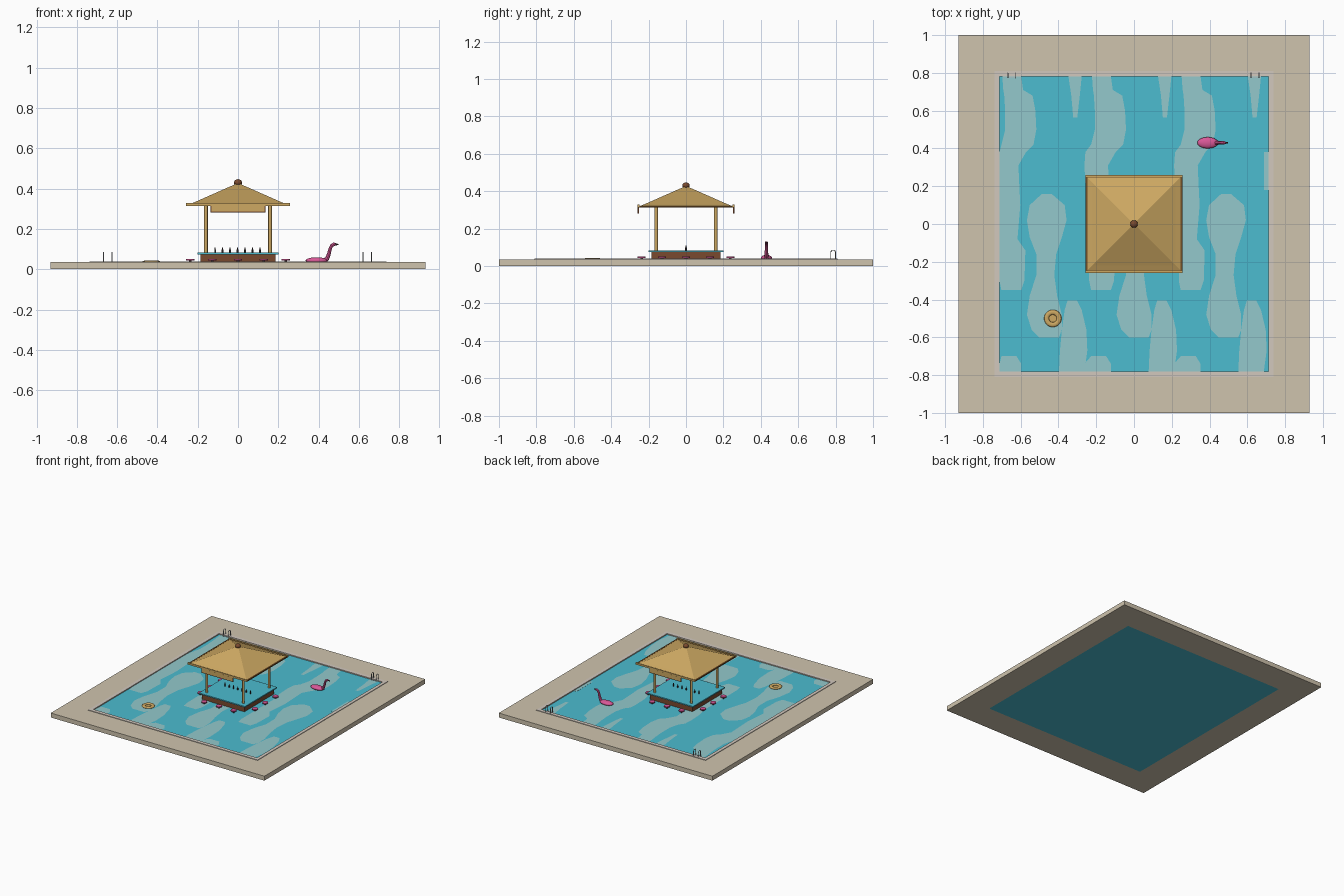
import bpy, bmesh, math

if "Cube" in bpy.data.objects:
    bpy.data.objects.remove(bpy.data.objects["Cube"])


def mat(name, r, g, b):
    m = bpy.data.materials.new(name)
    lin = [((c / 255 + 0.055) / 1.055) ** 2.4 for c in (r, g, b)]
    m.diffuse_color = (*lin, 1)
    m.use_nodes = True
    m.node_tree.nodes["Principled BSDF"].inputs["Base Color"].default_value = m.diffuse_color
    return m


STONE = mat("stone", 207, 196, 174)
COPING = mat("coping", 210, 200, 190)
WATER = mat("water", 76, 188, 208)
RIPPLE = mat("ripple", 147, 201, 204)
THATCH = mat("thatch", 205, 168, 98)
WOOD = mat("dark_wood", 122, 74, 46)
TRIM = mat("trim_brown", 112, 78, 38)
PINK = mat("pink", 218, 88, 152)
DARK = mat("dark", 55, 42, 42)
STEEL = mat("steel", 165, 168, 172)


def finish(o, name, m):
    o.name = name
    o.data.materials.append(m)
    return o


def smooth(o):
    bpy.ops.object.shade_smooth_by_angle(angle=math.radians(40))
    return o


def box(name, m, x0, x1, y0, y1, z0, z1):
    bpy.ops.mesh.primitive_cube_add(size=1, location=((x0 + x1) / 2, (y0 + y1) / 2, (z0 + z1) / 2))
    o = bpy.context.object
    o.scale = (x1 - x0, y1 - y0, z1 - z0)
    bpy.ops.object.transform_apply(location=False, rotation=False)
    return finish(o, name, m)


def cyl(name, m, x, y, z0, z1, r, n=16):
    bpy.ops.mesh.primitive_cylinder_add(vertices=n, radius=r, depth=z1 - z0, location=(x, y, (z0 + z1) / 2))
    return smooth(finish(bpy.context.object, name, m))


def ball(name, m, loc, size):
    bpy.ops.mesh.primitive_uv_sphere_add(segments=20, ring_count=12, radius=1, location=loc)
    o = bpy.context.object
    o.scale = size
    bpy.ops.object.transform_apply(location=False, rotation=False)
    return smooth(finish(o, name, m))


def mesh(name, m, verts, faces):
    me = bpy.data.meshes.new(name)
    me.from_pydata(verts, [], faces)
    bm = bmesh.new()
    bm.from_mesh(me)
    bmesh.ops.recalc_face_normals(bm, faces=bm.faces)
    bm.to_mesh(me)
    bm.free()
    o = bpy.data.objects.new(name, me)
    bpy.context.collection.objects.link(o)
    return finish(o, name, m)


def frame(name, m, ox, oy, ix, iy, z0, z1):
    """Rectangular ring with outer half sizes ox, oy and inner ix, iy."""
    v = []
    for z in (z0, z1):
        for a, b in ((ox, oy), (ix, iy)):
            v += [(-a, -b, z), (a, -b, z), (a, b, z), (-a, b, z)]
    f = []
    for i in range(4):
        j = (i + 1) % 4
        f += [(i, j, j + 4, i + 4), (i + 8, j + 8, j + 12, i + 12),
              (i, j, j + 8, i + 8), (i + 4, j + 4, j + 12, i + 12)]
    return mesh(name, m, v, f)


def tube(name, m, pts, r):
    """Tube through points (x, y, z, radius factor)."""
    cu = bpy.data.curves.new(name, 'CURVE')
    cu.dimensions = '3D'
    cu.bevel_depth = r
    cu.bevel_resolution = 2
    cu.use_fill_caps = True
    s = cu.splines.new('POLY')
    s.points.add(len(pts) - 1)
    for p, q in zip(s.points, pts):
        p.co = (*q[:3], 1)
        p.radius = q[3]
    o = bpy.data.objects.new(name, cu)
    bpy.context.collection.objects.link(o)
    bpy.ops.object.select_all(action='DESELECT')
    o.select_set(True)
    bpy.context.view_layer.objects.active = o
    bpy.ops.object.convert(target='MESH')
    return smooth(finish(bpy.context.object, name, m))


# Pool deck, coping and water
PX, PY, WZ = 0.712, 0.781, 0.031
frame("pool_deck", STONE, 0.93, 1.0, PX, PY, 0, 0.035)
frame("pool_coping", COPING, 0.738, 0.81, PX, PY, 0.033, 0.039)
box("pool_water", WATER, -PX, PX, -PY, PY, 0.0, WZ)

# Light ripples: rows of (y, left, right) in one tile, repeated along x
TILE = 2 * PX / 3
RIPPLES = [
    [(.78, .015, .115), (.71, .02, .125), (.68, .025, .175), (.60, .03, .19), (.50, .03, .195),
     (.42, .01, .18), (.38, -.02, .14), (.31, -.025, .10), (.20, -.02, .105), (.10, 0, .11),
     (-.08, 0, .095), (-.14, 0, .137), (-.30, 0, .132), (-.35, .01, .115)],
    [(.78, .365, .435), (.68, .38, .425), (.565, .39, .412)],
    [(.16, .225, .275), (.10, .16, .345), (.02, .145, .355), (-.07, .16, .33), (-.16, .195, .30),
     (-.27, .195, .29), (-.38, .16, .305), (-.48, .145, .33), (-.56, .17, .33), (-.60, .21, .315)],
    [(-.405, .36, .41), (-.455, .345, .435), (-.56, .33, .46), (-.67, .32, .465), (-.78, .315, .45)],
    [(-.70, .01, .09), (-.74, -.025, .115), (-.78, -.03, .115)],
]
for k in range(4):
    for rows in RIPPLES:
        v = []
        for y, a, b in rows:
            v += [(max(-PX, min(PX, -PX + k * TILE + u)), y, WZ + 0.001) for u in (a, b)]
        if max(p[0] for p in v) - min(p[0] for p in v) < 0.005 or min(p[0] for p in v) >= PX - 0.03 :
            continue
        mesh("ripple", RIPPLE, v, [(2 * i, 2 * i + 2, 2 * i + 3, 2 * i + 1) for i in range(len(rows) - 1)])
# Sliver of the wrapped ripple on the right edge
box("ripple_edge", RIPPLE, PX - 0.024, PX, 0.18, 0.38, WZ, WZ + 0.001)

# Bar island
box("bar_base", WOOD, -.185, .185, -.185, .185, WZ, 0.075)
box("bar_counter", WATER, -.2, .2, -.2, .2, 0.074, 0.083)
for i in range(7):
    x = -0.113 + i * 0.037
    cyl("bottle", DARK, x, 0, 0.083, 0.098, 0.005, 10)
    cyl("bottle_neck", DARK, x, 0, 0.098, 0.109, 0.0025, 8)
for sx in (-1, 1):
    for sy in (-1, 1):
        cyl("post", THATCH, sx * .159, sy * .159, 0.083, 0.322, 0.009, 12)

# Stools, three on each side
for q in range(4):
    c, s = round(math.cos(q * math.pi / 2)), round(math.sin(q * math.pi / 2))
    for t in (-.128, 0, .128):
        d = 0.237
        x, y = c * d - s * t, s * d + c * t
        cyl("stool_stem", DARK, x, y, WZ, 0.045, 0.007, 10)
        cyl("stool_seat", PINK, x, y, 0.043, 0.051, 0.021, 16)

# Thatched roof: flared eave and pyramid
rv = []
for h, z in ((.25, .313), (.25, .319), (.22, .331)):
    rv += [(-h, -h, z), (h, -h, z), (h, h, z), (-h, h, z)]
rv.append((0, 0, 0.428))
rf = [(0, 1, 2, 3)]
for i in range(4):
    j = (i + 1) % 4
    rf += [(i, j, j + 4, i + 4), (i + 4, j + 4, j + 8, i + 8), (i + 8, j + 8, 12)]
mesh("roof", THATCH, rv, rf)
frame("eave_trim", TRIM, .257, .257, .245, .245, 0.313, 0.322)
for s in (-1, 1):
    box("eave_roll", THATCH, -.258, .258, s * .2535 - .0055, s * .2535 + .0055, 0.314, 0.328)
ball("finial", WOOD, (0, 0, 0.43), (.02, .02, .017))

# Hanging signs at front and back
for s in (-1, 1):
    box("sign_board", WOOD, -.137, .137, s * .254 - .004, s * .254 + .004, 0.281, 0.318)
    box("sign_panel", THATCH, -.132, .132, s * .2585 - .001, s * .2585 + .001, 0.286, 0.316)

# Bird float
ball("float_body", PINK, (.39, .43, .043), (.055, .03, .016))
tube("float_neck", PINK, [(.425, .43, .04, 1), (.442, .43, .052, 1), (.451, .43, .075, .85),
                          (.457, .43, .1, .75), (.464, .43, .116, .75), (.476, .43, .124, .8),
                          (.485, .43, .124, .6)], 0.011)
tube("float_beak", DARK, [(.483, .43, .124, 1), (.498, .43, .122, .4)], 0.006)

# Ring float
bpy.ops.mesh.primitive_torus_add(location=(-.43, -.5, .035), major_radius=.033, minor_radius=.013,
                                 major_segments=28, minor_segments=10)
ring = finish(bpy.context.object, "ring_float", THATCH)
ring.scale.z = 0.6
smooth(ring)
cyl("ring_float_floor", THATCH, -.43, -.5, WZ, .034, .025, 24)

# Ladder rails and rungs
for cx in (-.647, .641):
    for dx in (-.021, .021):
        x = cx + dx
        tube("ladder_rail", STEEL, [(x, .774, WZ, 1), (x, .774, .075, 1), (x, .78, .084, 1),
                                    (x, .794, .084, 1), (x, .8, .075, 1), (x, .8, .036, 1)], 0.0025)
    tube("ladder_rung", STEEL, [(cx - .021, .774, .036, 1), (cx + .021, .774, .036, 1)], 0.002)
